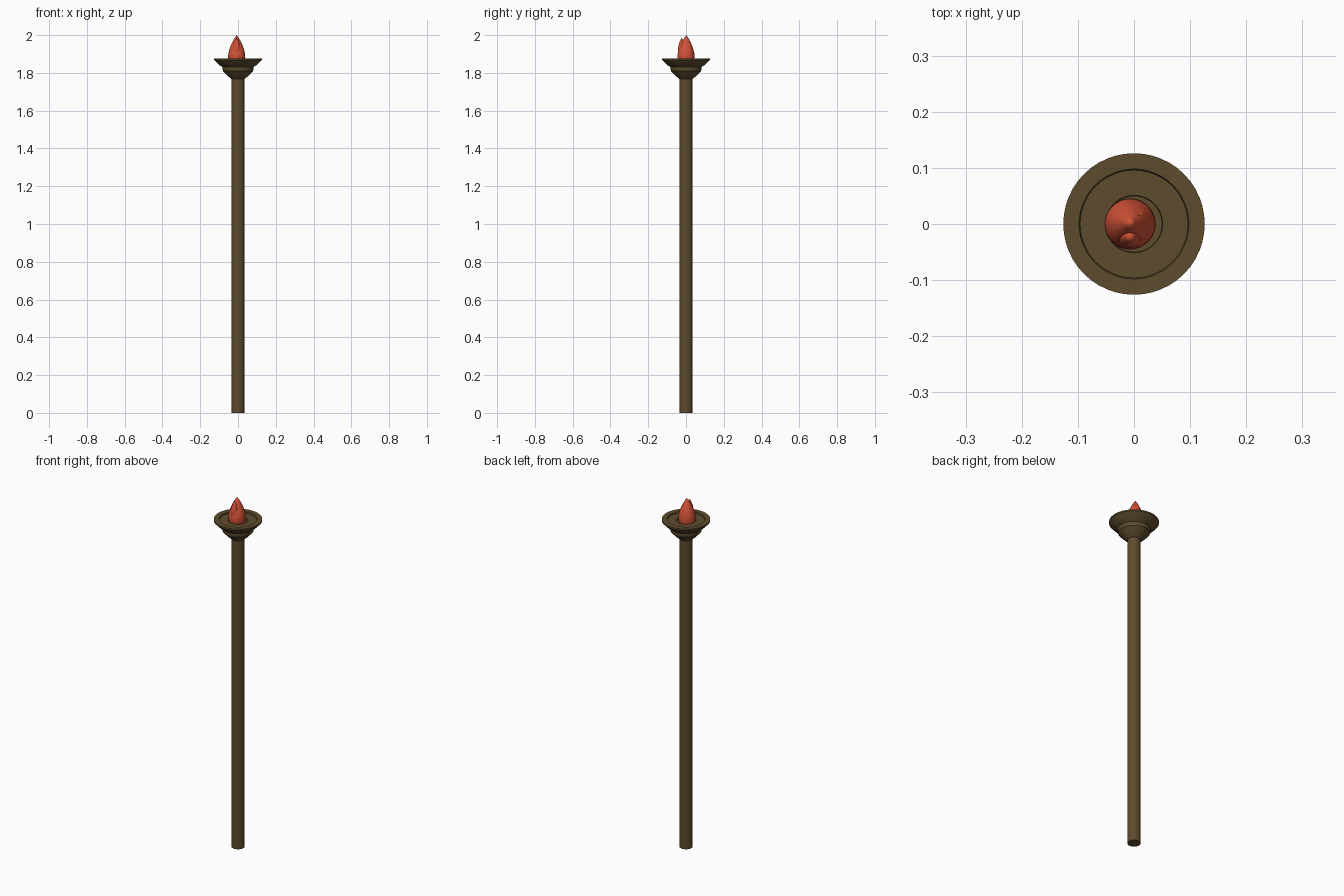
import bpy, bmesh, math

if "Cube" in bpy.data.objects:
    bpy.data.objects.remove(bpy.data.objects["Cube"])


def material(name, color):
    m = bpy.data.materials.new(name)
    m.diffuse_color = (*color, 1)
    m.use_nodes = True
    m.node_tree.nodes["Principled BSDF"].inputs["Base Color"].default_value = m.diffuse_color
    return m


def lathe(name, profile, mat, segments=48, angle=30, offset=(0, 0), lean=(0, 0)):
    """Revolve (radius, z) points around z; lean shifts the top sideways."""
    bm = bmesh.new()
    z0, z1 = profile[0][1], profile[-1][1]
    rings = []
    for r, z in profile:
        t = (z - z0) / (z1 - z0) if lean != (0, 0) else 0
        cx, cy = (offset[i] + lean[i] * t * t for i in (0, 1))
        if r == 0:
            rings.append([bm.verts.new((cx, cy, z))])
        else:
            rings.append([bm.verts.new((cx + r * math.cos(a), cy + r * math.sin(a), z))
                          for a in (2 * math.pi * i / segments for i in range(segments))])
    for a, b in zip(rings, rings[1:]):
        for i in range(segments):
            j = (i + 1) % segments
            if len(a) == 1:
                bm.faces.new((a[0], b[j], b[i]))
            elif len(b) == 1:
                bm.faces.new((a[i], a[j], b[0]))
            else:
                bm.faces.new((a[i], a[j], b[j], b[i]))
    bmesh.ops.recalc_face_normals(bm, faces=bm.faces[:])
    me = bpy.data.meshes.new(name)
    bm.to_mesh(me)
    bm.free()
    me.materials.append(mat)
    ob = bpy.data.objects.new(name, me)
    bpy.context.collection.objects.link(ob)
    bpy.ops.object.select_all(action='DESELECT')
    ob.select_set(True)
    bpy.context.view_layer.objects.active = ob
    bpy.ops.object.shade_smooth_by_angle(angle=math.radians(angle))
    return ob


bronze = material("bronze", (0.11, 0.072, 0.027))
fire = material("fire", (0.65, 0.085, 0.038))

# Long straight pole
lathe("pole", [(0, 0), (0.034, 0), (0.034, 1.775), (0, 1.775)], bronze)

# Two-tier flared bowl with a stepped recess on top
lathe("bowl", [(0, 1.768), (0.036, 1.768), (0.058, 1.787), (0.080, 1.810),
               (0.083, 1.832), (0.100, 1.842), (0.117, 1.860), (0.126, 1.869),
               (0.126, 1.877), (0.098, 1.877), (0.096, 1.870),
               (0.051, 1.870), (0.050, 1.860), (0, 1.860)], bronze)

# Main flame body
lathe("flame", [(0, 1.858), (0.040, 1.858), (0.0455, 1.880), (0.0445, 1.900),
                (0.039, 1.924), (0.030, 1.948), (0.019, 1.971), (0.009, 1.988),
                (0, 2.0)], fire, angle=60, offset=(-0.007, 0), lean=(0, 0.002))

# Smaller tongues rising beside the main tip
lathe("front_tongue", [(0.018, 1.89), (0.022, 1.92), (0.018, 1.946), (0.010, 1.968),
                       (0, 1.986)], fire, 24, 60, (-0.007, -0.021), (0, -0.002))
lathe("side_tongue", [(0.014, 1.89), (0.018, 1.915), (0.014, 1.938), (0.007, 1.955),
                      (0, 1.968)], fire, 24, 60, (0.010, 0.014), (-0.002, 0.001))
